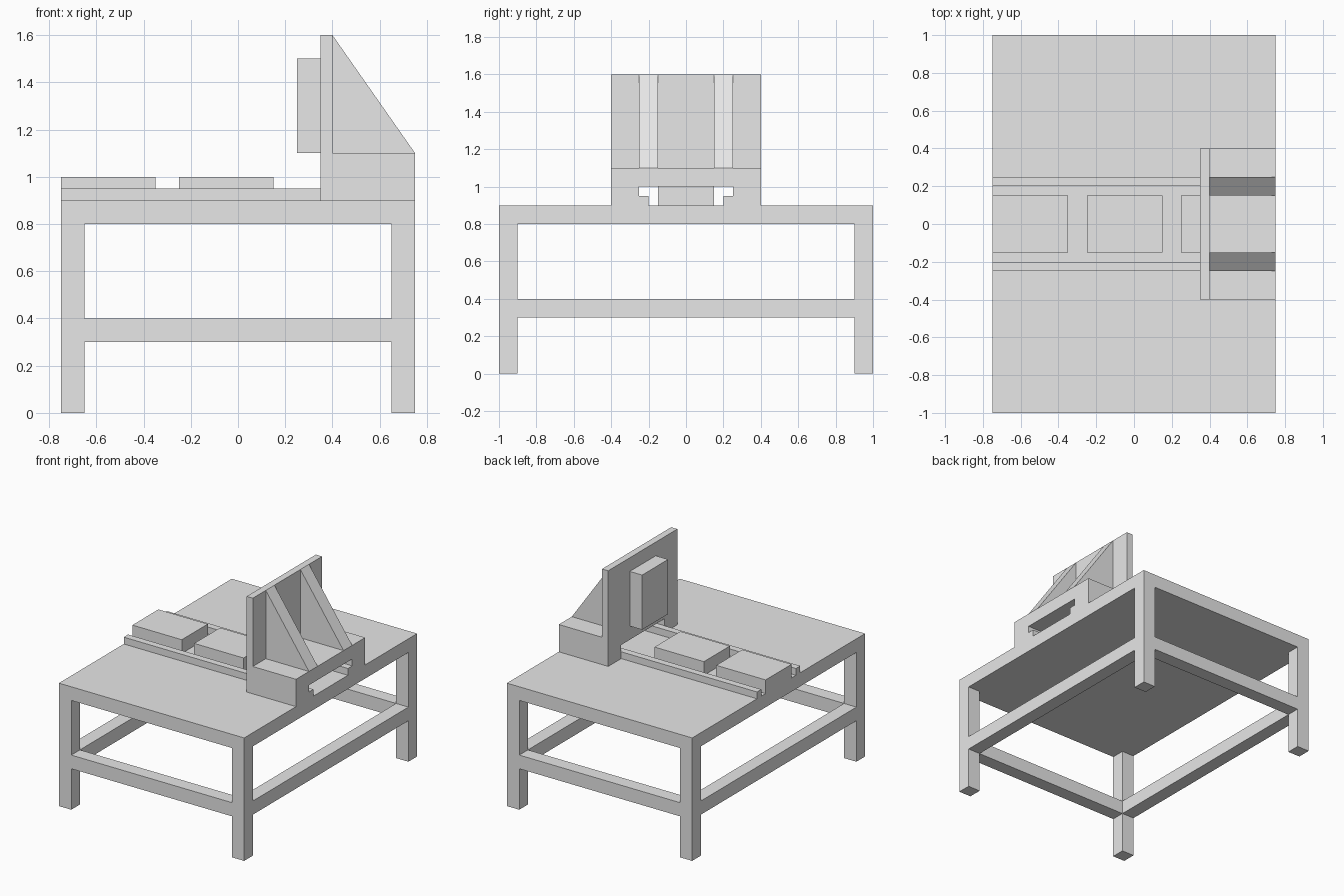
import bpy
import bmesh
from mathutils import Vector

old = bpy.data.objects.get("Cube")
if old:
    bpy.data.objects.remove(old, do_unlink=True)

# One plain grey for the whole model
grey = bpy.data.materials.new("light_grey")
grey.use_nodes = True
colour = (0.8, 0.8, 0.8, 1.0)
grey.diffuse_color = colour
grey.node_tree.nodes["Principled BSDF"].inputs["Base Color"].default_value = colour


def prism(name, profile, axis, start, end):
    """Extrude a profile along axis x (profile in y, z) or y (profile in x, z)."""
    def place(p):
        return (start, *p) if axis == "x" else (p[0], start, p[1])
    bm = bmesh.new()
    face = bm.faces.new([bm.verts.new(place(p)) for p in profile])
    moved = bmesh.ops.extrude_face_region(bm, geom=[face], use_keep_orig=True)
    step = Vector((end - start, 0, 0)) if axis == "x" else Vector((0, end - start, 0))
    verts = [g for g in moved["geom"] if isinstance(g, bmesh.types.BMVert)]
    bmesh.ops.translate(bm, vec=step, verts=verts)
    bmesh.ops.recalc_face_normals(bm, faces=bm.faces)
    mesh = bpy.data.meshes.new(name)
    bm.to_mesh(mesh)
    bm.free()
    mesh.materials.append(grey)
    obj = bpy.data.objects.new(name, mesh)
    bpy.context.collection.objects.link(obj)
    return obj


def box(name, x, y, z):
    return prism(name, [(x[0], z[0]), (x[1], z[0]), (x[1], z[1]), (x[0], z[1])],
                 "y", y[0], y[1])


def span(side, inner, outer):
    return sorted((side * inner, side * outer))


# Table: slab, legs and stretchers
box("table_top", (-0.75, 0.75), (-1, 1), (0.8, 0.9))
for sx, side in ((-1, "right"), (1, "left")):
    for sy, end in ((-1, "front"), (1, "back")):
        box(f"{end}_{side}_leg", span(sx, 0.65, 0.75), span(sy, 0.9, 1), (0, 0.8))
    box(f"{side}_stretcher", span(sx, 0.65, 0.75), (-0.9, 0.9), (0.3, 0.4))
for sy, end in ((-1, "front"), (1, "back")):
    box(f"{end}_stretcher", (-0.65, 0.65), span(sy, 0.9, 1), (0.3, 0.4))

# Guide rails, gussets
for sy, end in ((-1, "front"), (1, "back")):
    box(f"{end}_guide_rail", (-0.75, 0.35), span(sy, 0.2, 0.25), (0.9, 0.95))
    prism(f"{end}_gusset", [(0.4, 1.1), (0.75, 1.1), (0.4, 1.6)],
          "y", *span(sy, 0.15, 0.25))

# Sliding blocks between the rails
box("outer_block", (-0.75, -0.35), (-0.15, 0.15), (0.9, 1))
box("inner_block", (-0.25, 0.15), (-0.15, 0.15), (0.9, 1))


# Base and upright plate share a stepped slot underneath
def slotted(top):
    half = [(0.2, 0.9), (0.2, 0.95), (0.25, 0.95), (0.25, 1)]
    return ([(-0.4, top), (-0.4, 0.9)] + [(-y, z) for y, z in half]
            + half[::-1] + [(0.4, 0.9), (0.4, top)])


prism("upright_plate", slotted(1.6), "x", 0.35, 0.4)
prism("bracket_base", slotted(1.1), "x", 0.4, 0.75)
box("press_pad", (0.25, 0.35), (-0.15, 0.15), (1.1, 1.5))
